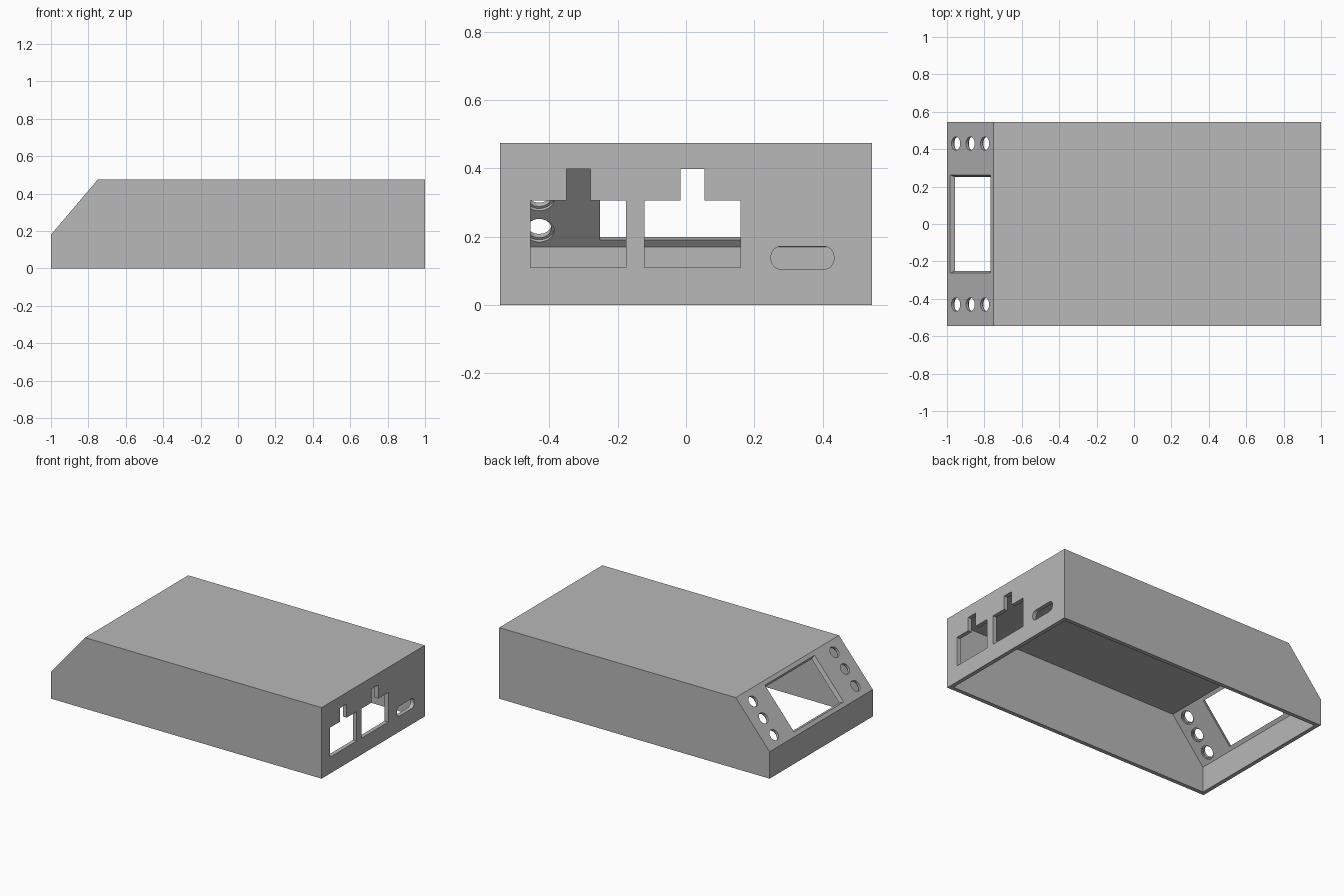
import bpy
import bmesh
import math
from mathutils import Matrix, Vector

if "Cube" in bpy.data.objects:
    bpy.data.objects.remove(bpy.data.objects["Cube"], do_unlink=True)

WALL = 0.027
HALF_W = 0.545
HEIGHT = 0.475
NOSE = 0.18
RUN = 0.25

grey = bpy.data.materials.new("light_grey_plastic")
grey.use_nodes = True
colour = (0.48, 0.48, 0.48, 1)
grey.diffuse_color = colour
grey.node_tree.nodes["Principled BSDF"].inputs["Base Color"].default_value = colour


def frame(origin, across, up):
    """Local x = across, y = up, z = their cross product."""
    a, u = Vector(across).normalized(), Vector(up).normalized()
    m = Matrix((a, u, a.cross(u))).transposed().to_4x4()
    m.translation = Vector(origin)
    return m


def loft(name, ring_a, ring_b, za, zb, matrix):
    """Closed solid between two outlines in a local frame."""
    bm = bmesh.new()
    a = [bm.verts.new(matrix @ Vector((x, y, za))) for x, y in ring_a]
    b = [bm.verts.new(matrix @ Vector((x, y, zb))) for x, y in ring_b]
    bm.faces.new(a)
    bm.faces.new(b)
    for i in range(len(a)):
        j = (i + 1) % len(a)
        bm.faces.new((a[i], a[j], b[j], b[i]))
    bmesh.ops.recalc_face_normals(bm, faces=bm.faces)
    mesh = bpy.data.meshes.new(name)
    bm.to_mesh(mesh)
    bm.free()
    mesh.materials.append(grey)
    ob = bpy.data.objects.new(name, mesh)
    bpy.context.collection.objects.link(ob)
    return ob


def cut(target, cutter):
    """Subtract the cutter, then discard it."""
    cutter.hide_render = True
    mod = target.modifiers.new("cut", "BOOLEAN")
    mod.operation = "DIFFERENCE"
    mod.solver = "EXACT"
    mod.object = cutter
    bpy.context.view_layer.objects.active = target
    bpy.ops.object.modifier_apply(modifier=mod.name)
    bpy.data.objects.remove(cutter, do_unlink=True)


def rect(w, h):
    return [(-w, -h), (w, -h), (w, h), (-w, h)]


def circle(x, y, r, n=32):
    return [(x + r * math.cos(i * math.tau / n), y + r * math.sin(i * math.tau / n))
            for i in range(n)]


def rounded(x0, x1, y0, y1, r, n=6):
    pts = []
    corners = [(x1 - r, y1 - r), (x0 + r, y1 - r), (x0 + r, y0 + r), (x1 - r, y0 + r)]
    for k, (cx, cy) in enumerate(corners):
        for i in range(n + 1):
            a = (k + i / n) * math.pi / 2
            pts.append((cx + r * math.cos(a), cy + r * math.sin(a)))
    return pts


# Outer housing with sloped nose
side = frame((0, 0, 0), (1, 0, 0), (0, 0, 1))
outline = [(-1, 0), (1, 0), (1, HEIGHT), (-1 + RUN, HEIGHT), (-1, NOSE)]
housing = loft("housing", outline, outline, -HALF_W, HALF_W, side)

# Hollow interior, open underneath, even wall thickness
rise = HEIGHT - NOSE
slope = rise / RUN
drop = WALL * (math.sqrt(1 + slope * slope) - slope)
in_nose = NOSE - drop
in_top = HEIGHT - WALL
in_x = -1 + WALL + (in_top - in_nose) / slope
inner = [(-1 + WALL, -0.1), (1 - WALL, -0.1), (1 - WALL, in_top),
         (in_x, in_top), (-1 + WALL, in_nose)]
depth = HALF_W - WALL
cut(housing, loft("cavity", inner, inner, -depth, depth, side))

# Sloped panel: tapered display window and stepped button holes
panel = frame((-1 + RUN / 2, 0, (HEIGHT + NOSE) / 2), (0, 1, 0), (RUN, 0, rise))
cut(housing, loft("window", rect(0.272, 0.177), rect(0.242, 0.147),
                  -WALL, 2 * WALL, panel))
for y in (-0.43, 0.43):
    for s in (-0.12, 0, 0.12):
        for r, start in ((0.036, -0.02), (0.044, WALL - 0.01)):
            ring = circle(y, s, r)
            cut(housing, loft("button_hole", ring, ring, start, 0.05, panel))

# End wall: two sockets with latch notches and a rounded slot
end = frame((0, 0, 0), (0, 1, 0), (0, 0, 1))
low, mid, high = 0.11, 0.307, 0.398
for c in (-0.315, 0.019):
    w, n = 0.14, 0.035
    port = [(c - w, low), (c + w, low), (c + w, mid), (c + n, mid),
            (c + n, high), (c - n, high), (c - n, mid), (c - w, mid)]
    cut(housing, loft("socket", port, port, 0.92, 1.1, end))
slot = rounded(0.249, 0.433, 0.105, 0.172, 0.03)
cut(housing, loft("slot", slot, slot, 0.92, 1.1, end))

# Smooth round holes, crisp edges elsewhere
bpy.ops.object.select_all(action="DESELECT")
housing.select_set(True)
bpy.context.view_layer.objects.active = housing
bpy.ops.object.shade_smooth_by_angle(angle=math.radians(30))
